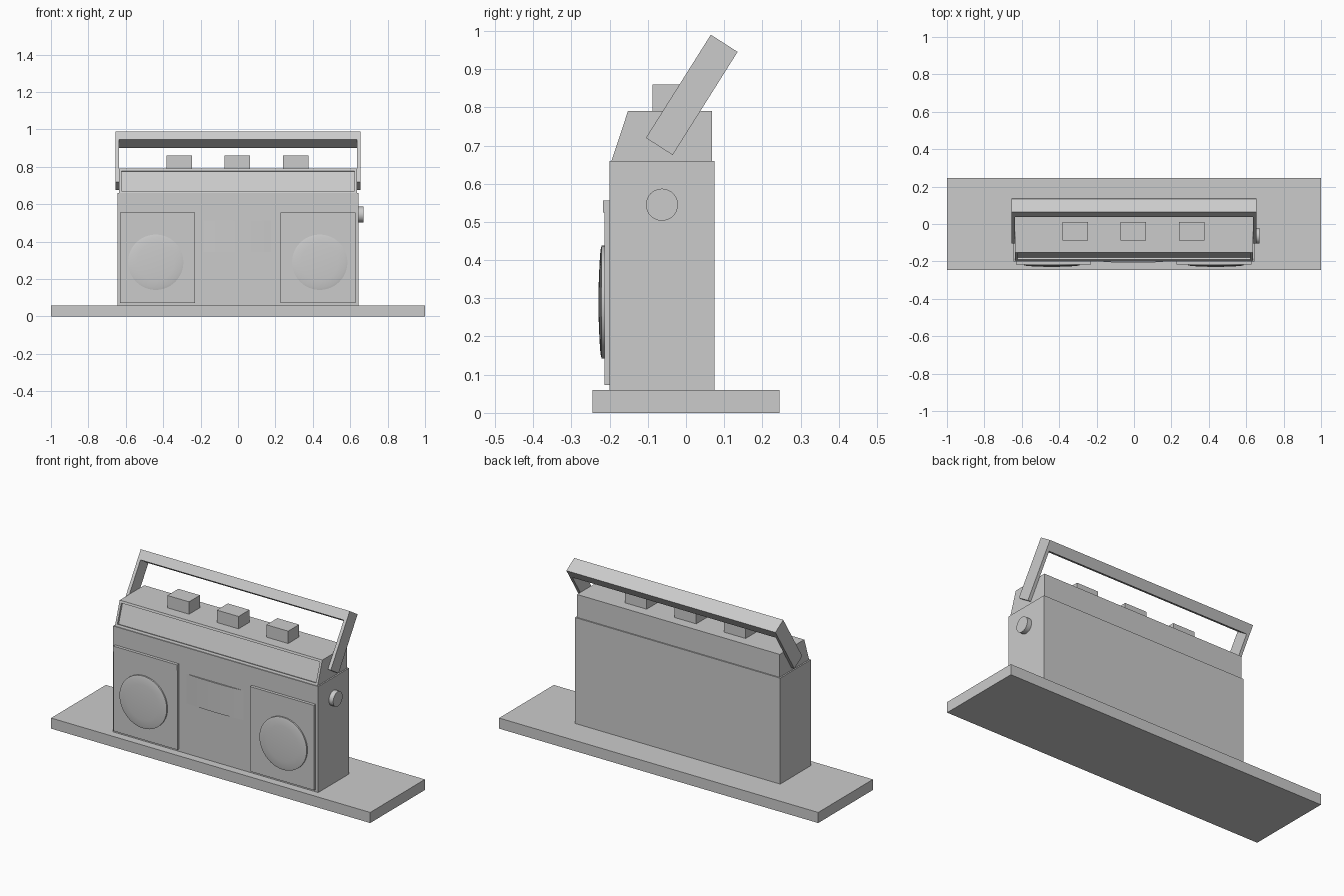
import bpy, bmesh, math
from mathutils import Vector

if "Cube" in bpy.data.objects:
    bpy.data.objects.remove(bpy.data.objects["Cube"])


def finish(name, bm):
    bmesh.ops.recalc_face_normals(bm, faces=bm.faces)
    mesh = bpy.data.meshes.new(name)
    bm.to_mesh(mesh)
    bm.free()
    obj = bpy.data.objects.new(name, mesh)
    bpy.context.collection.objects.link(obj)
    return obj


def box(name, x0, x1, y0, y1, z0, z1):
    bm = bmesh.new()
    bmesh.ops.create_cube(bm, size=1)
    for v in bm.verts:
        v.co = Vector(((x0 + x1) / 2 + v.co.x * (x1 - x0),
                       (y0 + y1) / 2 + v.co.y * (y1 - y0),
                       (z0 + z1) / 2 + v.co.z * (z1 - z0)))
    return finish(name, bm)


def extrude(bm, points, offset):
    face = bm.faces.new([bm.verts.new(p) for p in points])
    new = bmesh.ops.extrude_face_region(bm, geom=[face])["geom"]
    bmesh.ops.translate(bm, vec=offset,
                        verts=[g for g in new if isinstance(g, bmesh.types.BMVert)])
    bmesh.ops.recalc_face_normals(bm, faces=bm.faces)


def smooth(obj, angle=30):
    bpy.ops.object.select_all(action='DESELECT')
    obj.select_set(True)
    bpy.context.view_layer.objects.active = obj
    bpy.ops.object.shade_smooth_by_angle(angle=math.radians(angle))


# Plinth and main case
box("base_plate", -1, 1, -0.245, 0.245, 0, 0.06)
box("main_case", -0.643, 0.643, -0.2, 0.075, 0.06, 0.66)

# Upper deck with a recessed panel on its sloping front
bm = bmesh.new()
profile = [(-0.195, 0.66), (-0.152, 0.79), (0.068, 0.79), (0.068, 0.66)]
extrude(bm, [(-0.635, y, z) for y, z in profile], (1.27, 0, 0))
front = min(bm.faces, key=lambda f: f.normal.y)
bmesh.ops.inset_region(bm, faces=[front], thickness=0.018)
normal = front.normal.copy()
inner = bmesh.ops.extrude_discrete_faces(bm, faces=[front])["faces"][0]
bmesh.ops.translate(bm, verts=inner.verts, vec=normal * -0.012)
finish("upper_deck", bm)

# Square buttons on the deck
for i, x in enumerate((-0.313, -0.003, 0.308)):
    box(f"top_button_{i + 1}", x - 0.068, x + 0.068, -0.088, 0.01, 0.785, 0.86)

# Speaker panels, top lips and domed speaker discs
for side, x in (("left", -0.44), ("right", 0.425 + 0.012)):
    edge = -0.43 if x < 0 else 0.427
    box(f"{side}_speaker_panel", edge - 0.2, edge + 0.2, -0.213, -0.195, 0.073, 0.545)
    box(f"{side}_speaker_lip", edge - 0.2, edge + 0.2, -0.217, -0.195, 0.525, 0.556)
    bm = bmesh.new()
    rim = [(0, -0.229), (0.05, -0.2285), (0.1, -0.2265), (0.135, -0.224),
           (0.148, -0.221), (0.148, -0.21)]
    verts = [bm.verts.new((x + r, y, 0.29)) for r, y in rim]
    edges = [bm.edges.new(pair) for pair in zip(verts, verts[1:])]
    bmesh.ops.spin(bm, geom=verts + edges, cent=(x, 0, 0.29), axis=(0, 1, 0),
                   angle=math.tau, steps=48)
    bmesh.ops.remove_doubles(bm, verts=bm.verts, dist=1e-5)
    smooth(finish(f"{side}_speaker_disc", bm))

# Bowed cassette door between the speakers
bm = bmesh.new()
arc = [(-0.004 + 0.18 * t, -0.2 - 0.008 * (1 - t * t))
       for t in (i / 8 - 1 for i in range(17))]
outline = arc + [(0.176, -0.195), (-0.184, -0.195)]
extrude(bm, [(x, y, 0.345) for x, y in outline], (0, 0, 0.167))
smooth(finish("cassette_door", bm))

# Tuning knob on the right side
bm = bmesh.new()
ring = [math.tau * i / 32 for i in range(32)]
extrude(bm, [(0.635, -0.063 + 0.042 * math.cos(a), 0.545 + 0.042 * math.sin(a))
             for a in ring], (0.035, 0, 0))
smooth(finish("tuning_knob", bm))

# Tilted carrying handle: a U outline extruded across its width
low = Vector((0, -0.105, 0.72))
along = Vector((0, 0.17, 0.27))
length = along.length
along.normalize()
across = Vector((0, 0.07, -0.045))
u_shape = [(-0.655, 0), (-0.655, length), (0.655, length), (0.655, 0),
           (0.637, 0), (0.637, length - 0.053), (-0.637, length - 0.053), (-0.637, 0)]
bm = bmesh.new()
extrude(bm, [low + Vector((x, 0, 0)) + along * d for x, d in u_shape], across)
finish("carrying_handle", bm)
